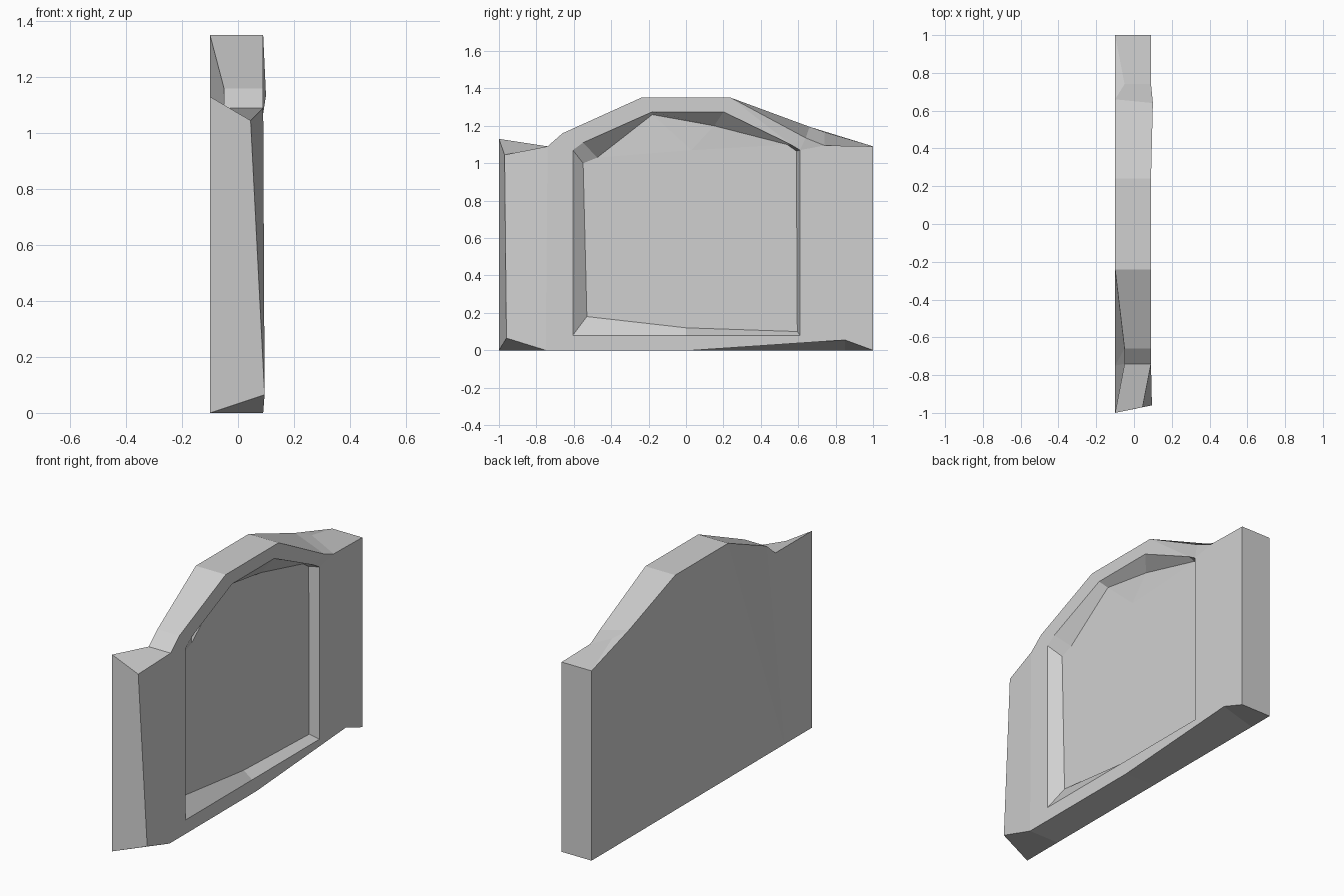
import bpy
import bmesh

cube = bpy.data.objects.get("Cube")
if cube:
    bpy.data.objects.remove(cube, do_unlink=True)

stone = bpy.data.materials.new("grey stone")
stone.use_nodes = True
colour = (0.63, 0.63, 0.63, 1)
stone.diffuse_color = colour
stone.node_tree.nodes["Principled BSDF"].inputs["Base Color"].default_value = colour

F, B = 0.09, -0.10      # front and back planes of the slab
D = 0.036               # recess floor plane

# Outline points as (y, z, x), going round from the low corner
front_outline = [
    (-.96, .065, .095), (-.97, 1.045, .045), (-.74, 1.09, F), (-.66, 1.16, F),
    (-.24, 1.35, F), (.24, 1.35, F), (.64, 1.135, .10), (.74, 1.095, F),
    (1, 1.09, F), (1, 0, F), (.85, .055, F), (.04, 0, F), (-.75, 0, F)]
back_outline = [
    (-1, 0, B), (-1, 1.13, B), (-.74, 1.09, -.05), (-.66, 1.16, -.05),
    (-.24, 1.35, B), (.24, 1.35, B), (.66, 1.195, B), (.74, 1.165, -.05),
    (1, 1.09, B), (1, 0, B), (.85, 0, B), (.04, 0, B), (-.75, 0, B)]
rim_outline = [
    (-.605, .08, F), (-.605, 1.07, F), (-.55, 1.11, F), (-.18, 1.275, F),
    (.2, 1.275, F), (.56, 1.1, F), (.61, 1.07, F), (.61, .08, F), (0, .08, F)]
floor_outline = [
    (-.53, .18, D), (-.55, 1.0, D), (-.475, 1.03, D), (-.18, 1.26, .03),
    (.15, 1.2, .042), (.54, 1.1, D), (.59, 1.065, D), (.595, .1, D), (0, .12, D)]

bm = bmesh.new()


def ring(points):
    return [bm.verts.new((x, y, z)) for y, z, x in points]


def bridge(a, b):
    for i in range(len(a)):
        j = (i + 1) % len(a)
        bm.faces.new((a[i], a[j], b[j], b[i]))


def loop_edges(verts):
    return [bm.edges.get((v, verts[(i + 1) % len(verts)])) for i, v in enumerate(verts)]


front, back = ring(front_outline), ring(back_outline)
rim, floor = ring(rim_outline), ring(floor_outline)

# Outer edge and recess walls
bridge(front, back)
bridge(rim, floor)

# Front: angled end strip, then the panel around the recess
bm.faces.new((front[0], front[1], front[2], front[-1]))
bmesh.ops.triangle_fill(bm, use_beauty=True, normal=(1, 0, 0),
                        edges=loop_edges(front[2:]) + loop_edges(rim))

# Back: flat panel with chipped shoulders
for ids in ((0, 1, 2, 12), (2, 3, 12), (3, 4, 12), (6, 7, 8),
            (4, 5, 6, 8, 9, 10, 11, 12)):
    bm.faces.new([back[i] for i in ids])

# Recess floor, fanned from a high middle point
middle = ring([(.03, 1.07, D)])[0]
for i, v in enumerate(floor):
    bm.faces.new((v, floor[(i + 1) % len(floor)], middle))

bmesh.ops.recalc_face_normals(bm, faces=bm.faces)
mesh = bpy.data.meshes.new("stone_slab")
bm.to_mesh(mesh)
bm.free()
mesh.materials.append(stone)
slab = bpy.data.objects.new("stone_slab", mesh)
bpy.context.collection.objects.link(slab)
